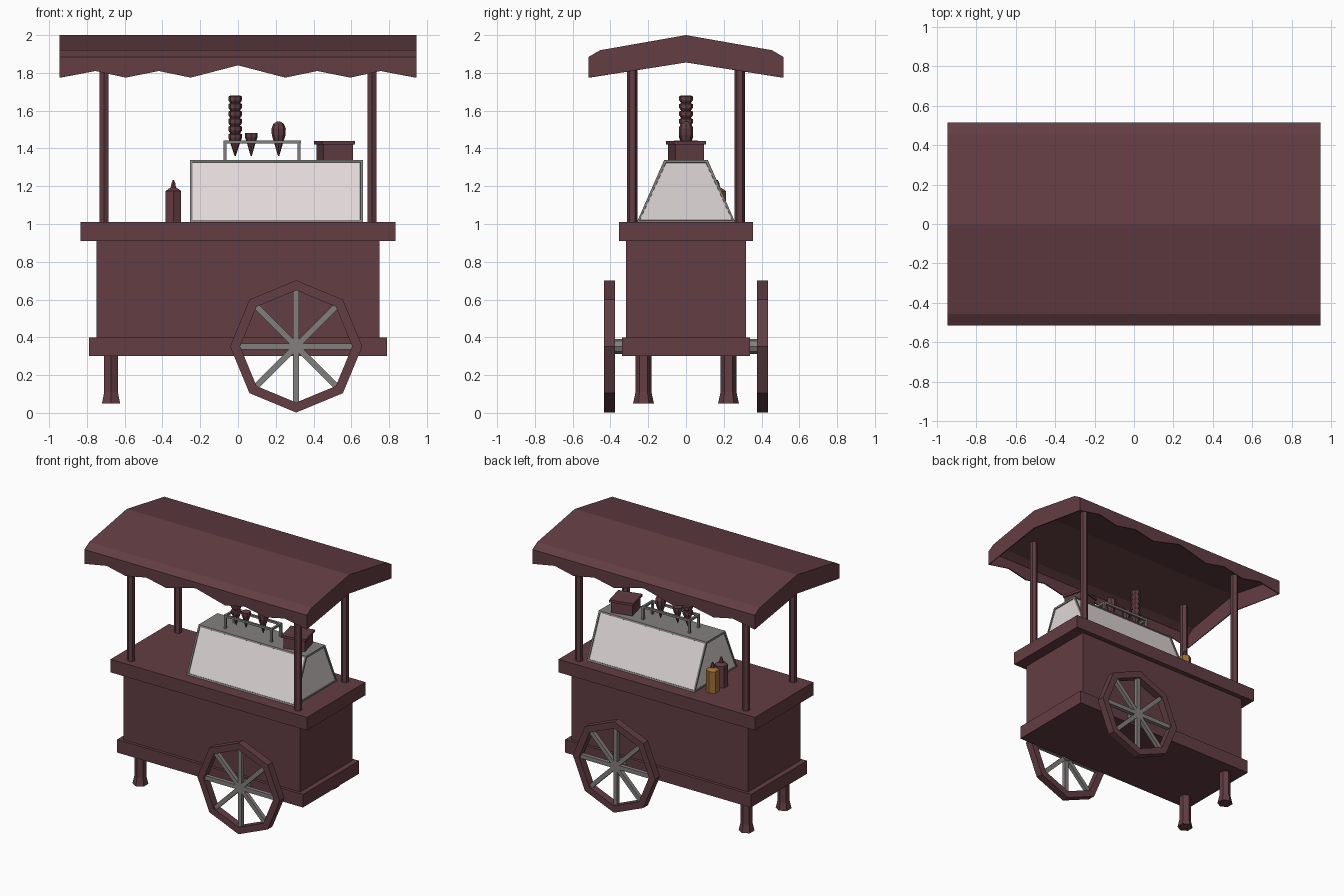
import bpy, bmesh, math
from mathutils import Matrix, Vector

if "Cube" in bpy.data.objects:
    bpy.data.objects.remove(bpy.data.objects["Cube"], do_unlink=True)


def material(name, rgb):
    m = bpy.data.materials.new(name)
    m.use_nodes = True
    lin = [((c / 255 + 0.055) / 1.055) ** 2.4 for c in rgb] + [1.0]
    m.diffuse_color = lin
    m.node_tree.nodes["Principled BSDF"].inputs["Base Color"].default_value = lin
    return m


MAROON = material("maroon_paint", (98, 61, 67))
GREY = material("grey_metal", (130, 128, 126))
GLASS = material("pale_glass", (225, 216, 216))
MUSTARD = material("mustard", (160, 112, 55))


def finish(name, bm, *mats):
    bmesh.ops.remove_doubles(bm, verts=bm.verts, dist=0.0005)
    bmesh.ops.recalc_face_normals(bm, faces=bm.faces)
    me = bpy.data.meshes.new(name)
    bm.to_mesh(me)
    bm.free()
    for m in mats:
        me.materials.append(m)
    ob = bpy.data.objects.new(name, me)
    bpy.context.collection.objects.link(ob)
    return ob


def add_box(bm, center, size, turn=None):
    mat = Matrix.Translation(center) @ (turn or Matrix()) @ Matrix.Diagonal((*size, 1))
    bmesh.ops.create_cube(bm, size=1, matrix=mat)


def box(name, center, size, mat, turn=None):
    bm = bmesh.new()
    add_box(bm, center, size, turn)
    return finish(name, bm, mat)


def turned(name, x, y, profile, mat, sides=6):
    """Stack of n-sided rings given as (radius, height) pairs."""
    bm = bmesh.new()
    rings = []
    for r, z in profile:
        ring = []
        for i in range(sides):
            a = 2 * math.pi * i / sides + math.pi / 2
            ring.append(bm.verts.new((x + r * math.cos(a), y + r * math.sin(a), z)))
        rings.append(ring)
    for lo, hi in zip(rings, rings[1:]):
        for i in range(sides):
            j = (i + 1) % sides
            bm.faces.new((lo[i], lo[j], hi[j], hi[i]))
    bm.faces.new(rings[0])
    bm.faces.new(rings[-1])
    return finish(name, bm, mat)


# Cart body
box("base_trim", (0, 0, 0.35), (1.58, 0.68, 0.10), MAROON)
box("cart_body", (0, 0, 0.655), (1.50, 0.635, 0.52), MAROON)
box("counter_top", (0, 0, 0.96), (1.67, 0.71, 0.10), MAROON)

# Legs and roof posts
for sy, side in ((-1, "front"), (1, "back")):
    turned(side + "_leg", -0.672, sy * 0.225,
           [(0.056, 0.05), (0.053, 0.06), (0.042, 0.11), (0.042, 0.31)], MAROON)
    for sx, end in ((-1, "right"), (1, "left")):
        turned(f"{side}_{end}_post", sx * 0.71, sy * 0.285,
               [(0.028, 1.0), (0.028, 1.94)], MAROON)

# Canopy: a hollow shell with a scalloped valance on both long sides
waves = [(0, 1.84), (0.25, 1.775), (0.42, 1.81), (0.595, 1.775), (0.755, 1.81), (0.945, 1.775)]
waves = [(-x, z) for x, z in waves[:0:-1]] + waves
slope = [(0.515, 1.885), (0.455, 1.92), (0, 2.0)]
bm = bmesh.new()
for s in (-1, 1):
    for (xa, za), (xb, zb) in zip(waves, waves[1:]):
        left = [(0.515, za)] + slope
        right = [(0.515, zb)] + slope
        for i in range(3):
            quad = [(xa, left[i]), (xb, right[i]), (xb, right[i + 1]), (xa, left[i + 1])]
            bm.faces.new([bm.verts.new((x, s * y, z)) for x, (y, z) in quad])
    for x in (-0.945, 0.945):
        gable = [(0.515, 1.775)] + slope + [(0, 1.855)]
        bm.faces.new([bm.verts.new((x, s * y, z)) for y, z in gable])
canopy = finish("canopy", bm, MAROON)
shell = canopy.modifiers.new("thickness", "SOLIDIFY")
shell.thickness = 0.008
shell.offset = -1

# Wheels: octagonal rim and four crossing bars as spokes
WX, WZ = 0.308, 0.352
for sy, side in ((-1, "front"), (1, "back")):
    bm = bmesh.new()
    for i in range(8):
        a, b = i * math.pi / 4, (i + 1) * math.pi / 4
        section = [(0.35, 0.376), (0.35, 0.434), (0.297, 0.434), (0.297, 0.376)]
        ends = [[bm.verts.new((WX + r * math.cos(t), sy * y, WZ + r * math.sin(t)))
                 for r, y in section] for t in (a, b)]
        for k in range(4):
            n = (k + 1) % 4
            bm.faces.new((ends[0][k], ends[0][n], ends[1][n], ends[1][k]))
    finish(side + "_wheel_rim", bm, MAROON)
    bm = bmesh.new()
    for i in range(4):
        add_box(bm, (WX, sy * 0.405, WZ), (0.61, 0.03, 0.032),
                Matrix.Rotation(i * math.pi / 4, 4, "Y"))
    finish(side + "_wheel_spokes", bm, GREY)
bm = bmesh.new()
bmesh.ops.create_cone(bm, cap_ends=True, segments=8, radius1=0.04, radius2=0.04, depth=0.79,
                      matrix=Matrix.Translation((WX, 0, WZ)) @ Matrix.Rotation(math.pi / 2, 4, "X"))
finish("axle", bm, GREY)

# Display case: tapered box, glass inset in a metal frame
bm = bmesh.new()
add_box(bm, (0.203, 0, 1.175), (0.915, 0.52, 0.33))
for v in bm.verts:
    if v.co.z > 1.2:
        v.co.y *= 0.115 / 0.26
bm.normal_update()
walls = [f for f in bm.faces if abs(f.normal.z) < 0.8]
bmesh.ops.inset_individual(bm, faces=walls, thickness=0.018, depth=0)
panes = bmesh.ops.inset_individual(bm, faces=walls, thickness=0.001, depth=-0.006)
for f in walls:
    f.material_index = 1
finish("display_case", bm, GREY, GLASS)

# Cone rack
bm = bmesh.new()
for y in (-0.055, 0.055):
    add_box(bm, (0.128, y, 1.435), (0.41, 0.016, 0.016))
    for x in (-0.068, 0.324):
        add_box(bm, (x, y, 1.385), (0.016, 0.016, 0.10))
for x in (-0.068, 0.324):
    add_box(bm, (x, 0, 1.435), (0.016, 0.11, 0.016))
finish("cone_rack", bm, GREY)

# Cones: a tall stack, a single one and one with a scoop
stack = [(0.003, 1.36), (0.03, 1.44)]
for i in range(6):
    z = 1.44 + i * 0.04
    stack += [(0.036, z + 0.015), (0.036, z + 0.035), (0.026, z + 0.04)]
turned("cone_stack", -0.015, 0, stack, MAROON, 8)
turned("single_cone", 0.07, 0,
       [(0.003, 1.36), (0.026, 1.44), (0.034, 1.46), (0.034, 1.483)], MAROON, 8)
turned("scoop_cone", 0.215, 0,
       [(0.003, 1.36), (0.027, 1.44), (0.036, 1.47), (0.038, 1.505), (0.028, 1.53), (0.01, 1.542)],
       MAROON, 8)

# Small lidded box on top of the case
turn = Matrix.Rotation(math.radians(14), 4, "Z")
box("napkin_box", (0.512, 0, 1.38), (0.16, 0.155, 0.085), MAROON, turn)
box("napkin_box_lid", (0.512, 0, 1.431), (0.18, 0.175, 0.018), MAROON, turn)

# Sauce bottles
for name, y, mat in (("red_sauce", 0.06, MAROON), ("mustard", 0.165, MUSTARD)):
    turned(name + "_bottle", -0.342, y,
           [(0.047, 1.0), (0.047, 1.175), (0.02, 1.192)], mat)
    turned(name + "_nozzle", -0.342, y,
           [(0.016, 1.19), (0.012, 1.215), (0.004, 1.232)], MAROON)
